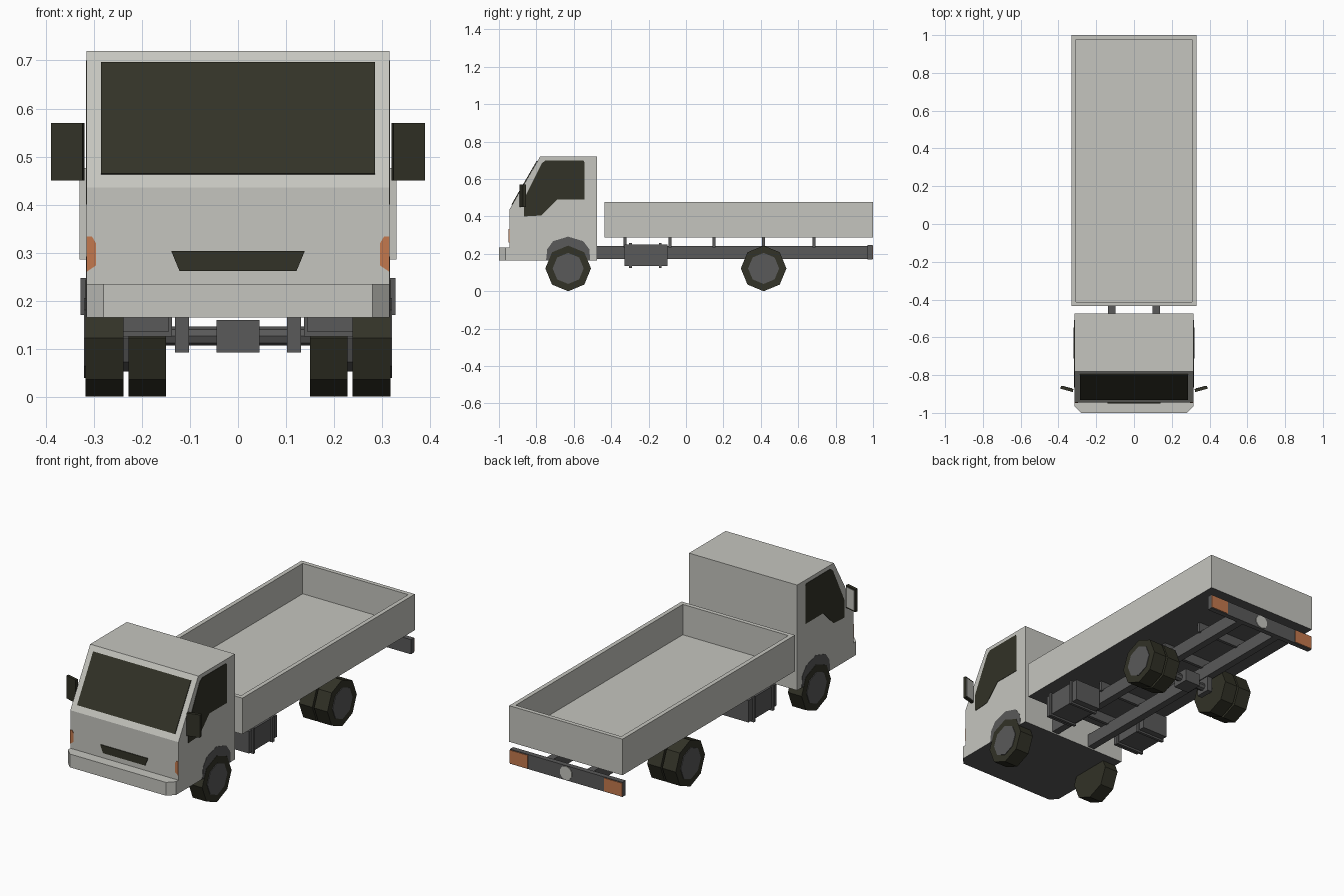
import bpy, bmesh, math
from mathutils import Matrix, Vector

old = bpy.data.objects.get("Cube")
if old:
    bpy.data.objects.remove(old, do_unlink=True)


def material(name, color):
    m = bpy.data.materials.new(name)
    m.use_nodes = True
    m.diffuse_color = (*color, 1)
    m.node_tree.nodes["Principled BSDF"].inputs["Base Color"].default_value = (*color, 1)
    return m


PAINT = material("light grey paint", (0.56, 0.56, 0.52))
STEEL = material("dark grey steel", (0.1, 0.1, 0.1))
BLACK = material("black glass and rubber", (0.032, 0.032, 0.02))
ORANGE = material("orange lamp", (0.55, 0.19, 0.075))
SIDES = {"left": 1, "right": -1}


def finish(name, bm, mat, under=None):
    """Turn a bmesh into an object; downward faces can take a second material."""
    bmesh.ops.recalc_face_normals(bm, faces=bm.faces)
    me = bpy.data.meshes.new(name)
    me.materials.append(mat)
    if under:
        me.materials.append(under)
        lowest = min(v.co.z for v in bm.verts)
        for f in bm.faces:
            if f.normal.z < -0.9 and f.calc_center_median().z < lowest + 0.01:
                f.material_index = 1
    bm.to_mesh(me)
    bm.free()
    ob = bpy.data.objects.new(name, me)
    bpy.context.collection.objects.link(ob)
    return ob


def prism(name, pts, axis, a, b, mat, under=None):
    """Extrude a flat outline along an axis from a to b."""
    place = {"x": lambda p, t: (t, p[0], p[1]),
             "y": lambda p, t: (p[0], t, p[1]),
             "z": lambda p, t: (p[0], p[1], t)}[axis]
    bm = bmesh.new()
    face = bm.faces.new([bm.verts.new(place(p, a)) for p in pts])
    ext = bmesh.ops.extrude_face_region(bm, geom=[face])["geom"]
    verts = [g for g in ext if isinstance(g, bmesh.types.BMVert)]
    bmesh.ops.translate(bm, verts=verts, vec=Vector(place((0, 0), b - a)))
    return finish(name, bm, mat, under)


def box(name, x, y, z, mat):
    return prism(name, [(x[0], y[0]), (x[1], y[0]), (x[1], y[1]), (x[0], y[1])],
                 "z", z[0], z[1], mat)


def side_box(name, s, x, y, z, mat):
    return box(name, sorted((s * x[0], s * x[1])), y, z, mat)


def ring(cy, cz, r, n=8):
    return [(cy + r * math.sin(i * math.tau / n), cz + r * math.cos(i * math.tau / n))
            for i in range(n)]


# Cab and front bumper
prism("cab", [(-0.945, 0.165), (-0.945, 0.435), (-0.78, 0.72), (-0.475, 0.72), (-0.475, 0.165)],
      "x", -0.315, 0.315, PAINT, STEEL)
prism("front_bumper", [(-0.315, -0.944), (-0.315, -0.965), (-0.28, -1.0),
                       (0.28, -1.0), (0.315, -0.965), (0.315, -0.944)],
      "z", 0.165, 0.235, PAINT, STEEL)

# Windscreen plate lying on the sloping front
low, high = Vector((-0.929, 0.463)), Vector((-0.795, 0.695))
out = Vector((-0.0035, 0.002))
prism("windscreen", [low, high, high + out, low + out], "x", -0.285, 0.285, BLACK)

# Grille slot
prism("grille", [(-0.122, 0.262), (0.122, 0.262), (0.139, 0.303), (-0.139, 0.303)],
      "y", -0.949, -0.944, BLACK)

window = [(-0.865, 0.4), (-0.865, 0.495), (-0.77, 0.685), (-0.75, 0.7), (-0.55, 0.7),
          (-0.543, 0.69), (-0.543, 0.49), (-0.69, 0.49), (-0.775, 0.405)]
arch = [(-0.748, 0.166), (-0.742, 0.225), (-0.71, 0.268), (-0.63, 0.292),
        (-0.55, 0.268), (-0.517, 0.225), (-0.512, 0.166)]

for side, s in SIDES.items():
    # Painted cab details
    prism(side + "_window", window, "x", s * 0.314, s * 0.317, BLACK)
    prism(side + "_wheel_arch", arch, "x", s * 0.314, s * 0.3165, STEEL)
    prism(side + "_indicator", [(s * 0.315, 0.26), (s * 0.315, 0.333), (s * 0.304, 0.333),
                                (s * 0.296, 0.32), (s * 0.296, 0.273)],
          "y", -0.948, -0.944, ORANGE)

    # Mirror housing and reflector, swept outward and back
    pose = Matrix.Translation((s * 0.355, -0.873, 0.51)) @ Matrix.Rotation(s * math.radians(15), 4, "Z")
    box(side + "_mirror", (-0.034, 0.034), (-0.008, 0.008), (-0.06, 0.06), BLACK).matrix_world = pose
    box(side + "_mirror_glass", (-0.028, 0.028), (0.007, 0.01), (-0.052, 0.052), PAINT).matrix_world = pose

    # Wheels: single in front, twin behind
    for name, cy, x0, x1 in (("front", -0.63, 0.238, 0.318),
                             ("rear_outer", 0.415, 0.238, 0.316),
                             ("rear_inner", 0.415, 0.15, 0.228)):
        prism(f"{side}_{name}_tyre", ring(cy, 0.122, 0.122), "x", s * x0, s * x1, BLACK)
        if name != "rear_inner":
            prism(f"{side}_{name}_hub", ring(cy, 0.122, 0.083), "x",
                  s * (x1 - 0.002), s * (x1 + 0.003), STEEL)
    prism(side + "_rear_wheel_spacer", ring(0.415, 0.122, 0.07), "x", s * 0.22, s * 0.245, STEEL)

    # Chassis rail, axle mount and side tank with straps
    side_box(side + "_chassis_rail", s, (0.098, 0.137), (-0.6, 0.975), (0.172, 0.242), STEEL)
    side_box(side + "_axle_mount", s, (0.102, 0.131), (0.375, 0.455), (0.092, 0.175), STEEL)
    side_box(side + "_tank", s, (0.145, 0.295), (-0.33, -0.098), (0.135, 0.25), STEEL)
    for i, y in enumerate((-0.297, -0.138)):
        side_box(f"{side}_tank_strap_{i + 1}", s, (0.137, 0.303), (y - 0.007, y + 0.007),
                 (0.125, 0.258), STEEL)

    # Tail lamps on the rear beam
    side_box(side + "_tail_lamp", s, (0.222, 0.327), (0.995, 1.0), (0.174, 0.243), ORANGE)

# Cross members carrying the bed
for i, y in enumerate((-0.325, -0.085, 0.15, 0.415, 0.685)):
    box(f"cross_member_{i + 1}", (-0.15, 0.15), (y - 0.008, y + 0.008), (0.235, 0.29), STEEL)

# Rear axle and differential
prism("rear_axle", ring(0.415, 0.126, 0.02), "x", -0.16, 0.16, STEEL)
box("differential", (-0.045, 0.045), (0.37, 0.46), (0.092, 0.16), STEEL)

# Rear beam with round centre plate
box("rear_beam", (-0.328, 0.328), (0.97, 0.997), (0.17, 0.247), STEEL)
prism("rear_round_plate", ring(0, 0.209, 0.036, 10), "y", 0.996, 1.0, PAINT)

# Open cargo bed: inset the top and sink it to the floor
bm = bmesh.new()
bmesh.ops.create_cube(bm, size=1, matrix=Matrix.Translation((0, 0.2825, 0.381))
                      @ Matrix.Diagonal((0.66, 1.435, 0.19, 1)))
bm.normal_update()
top = max(bm.faces, key=lambda f: f.calc_center_median().z)
bmesh.ops.inset_region(bm, faces=[top], thickness=0.032)
ext = bmesh.ops.extrude_face_region(bm, geom=[top])["geom"]
bmesh.ops.translate(bm, verts=[g for g in ext if isinstance(g, bmesh.types.BMVert)],
                    vec=(0, 0, -0.16))
bmesh.ops.delete(bm, geom=[f for f in bm.faces if f == top], context="FACES_ONLY")
finish("cargo_bed", bm, PAINT, STEEL)
